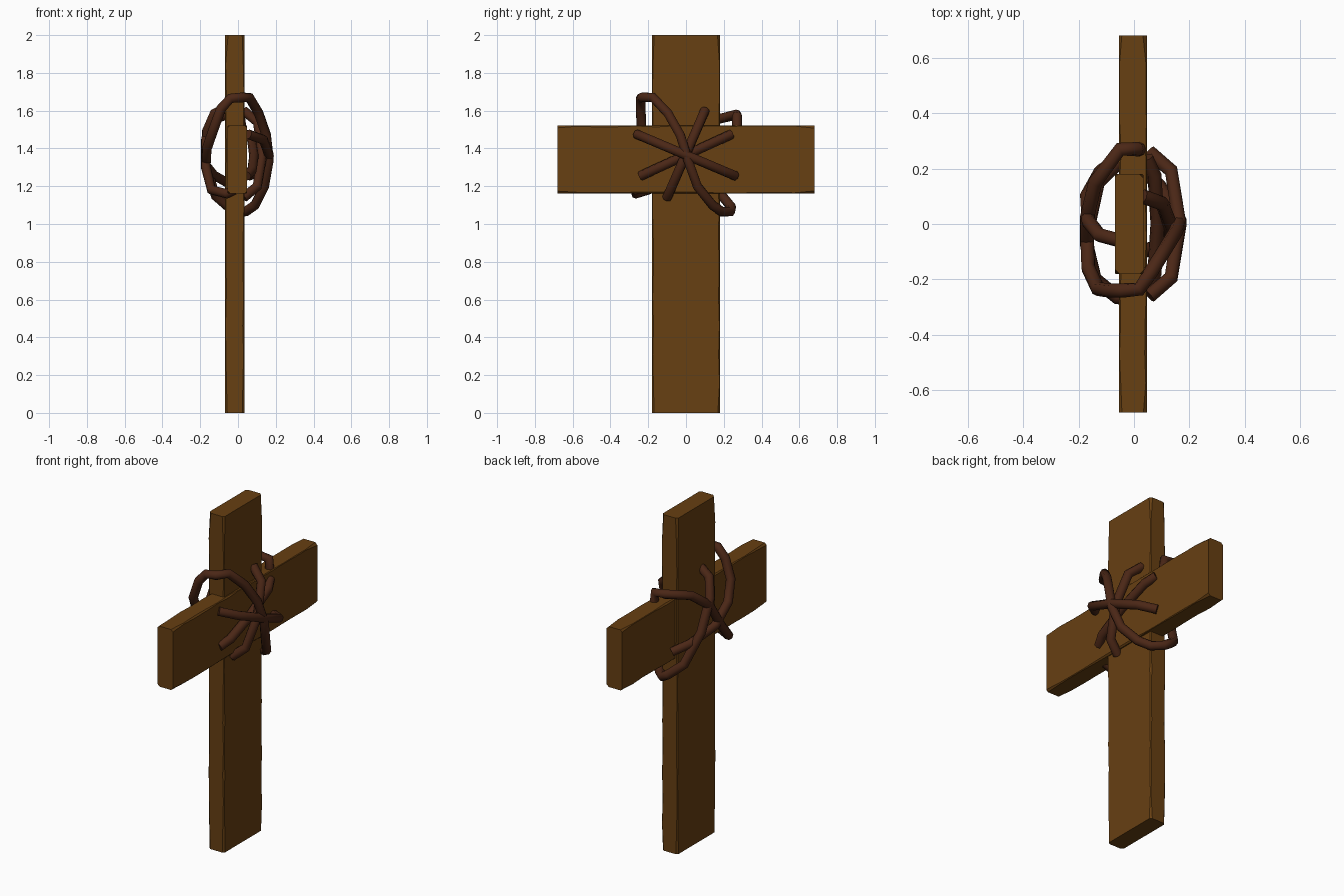
import bpy, bmesh, math, random
from mathutils import Vector

if "Cube" in bpy.data.objects:
    bpy.data.objects.remove(bpy.data.objects["Cube"])

random.seed(4)


def material(name, rgb):
    m = bpy.data.materials.new(name)
    m.diffuse_color = (*rgb, 1)
    m.use_nodes = True
    m.node_tree.nodes["Principled BSDF"].inputs["Base Color"].default_value = m.diffuse_color
    return m


WOOD = material("brown wood", (0.135, 0.050, 0.006))
VINE = material("dark vine", (0.070, 0.020, 0.008))


def beam(name, centre, length, width, thick, axis, stations=14):
    """Plank with randomly worn (chamfered) long edges; axis is 'Z' or 'Y'."""
    bm = bmesh.new()
    rings = []
    w, t = width / 2, thick / 2
    for i in range(stations):
        s = -length / 2 + length * i / (stations - 1)
        end = i in (0, stations - 1)
        ring = []
        for sx, sw, flip in ((1, 1, 0), (-1, 1, 1), (-1, -1, 0), (1, -1, 1)):
            c = random.uniform(0.002, 0.009) + (0.008 if end else 0)
            pair = [(sx * t, sw * (w - c)), (sx * (t - c), sw * w)]
            for x, v in (reversed(pair) if flip else pair):
                p = Vector((x, v, s)) if axis == 'Z' else Vector((x, s, v))
                ring.append(bm.verts.new(p + Vector(centre)))
        rings.append(ring)
    for a, b in zip(rings, rings[1:]):
        for k in range(8):
            bm.faces.new((a[k], a[(k + 1) % 8], b[(k + 1) % 8], b[k]))
    bm.faces.new(rings[0])
    bm.faces.new(rings[-1])
    bmesh.ops.recalc_face_normals(bm, faces=bm.faces)
    me = bpy.data.meshes.new(name)
    bm.to_mesh(me)
    bm.free()
    me.materials.append(WOOD)
    ob = bpy.data.objects.new(name, me)
    bpy.context.collection.objects.link(ob)


def strand(name, pts, r=0.026):
    """Eight-sided vine tube along a coarse path."""
    cu = bpy.data.curves.new(name, 'CURVE')
    cu.dimensions = '3D'
    cu.bevel_depth = r
    cu.bevel_resolution = 2
    cu.use_fill_caps = True
    sp = cu.splines.new('POLY')
    sp.points.add(len(pts) - 1)
    for q, p in zip(sp.points, pts):
        q.co = (*p, 1)
    sp.use_smooth = True
    cu.materials.append(VINE)
    ob = bpy.data.objects.new(name, cu)
    bpy.context.collection.objects.link(ob)
    bpy.ops.object.select_all(action='DESELECT')
    ob.select_set(True)
    bpy.context.view_layer.objects.active = ob
    bpy.ops.object.convert(target='MESH')


def arc(name, a, b, top, base=0.055):
    """Bowed strand on the right-hand face between two (y, z) ends."""
    pts = []
    for k, h in ((0, 0), (0.13, 0.72), (0.5, 1), (0.87, 0.72), (1, 0)):
        pts.append((base + (top - base) * h,
                    a[0] + (b[0] - a[0]) * k, a[1] + (b[1] - a[1]) * k))
    strand(name, pts)


# Wooden cross
beam("upright_post", (-0.018, 0, 1.0), 2.0, 0.36, 0.103, 'Z')
beam("cross_beam", (-0.004, 0, 1.342), 1.36, 0.36, 0.102, 'Y')

# Bowed strands on the right-hand face
arc("vine_outer_diagonal", (-0.26, 1.475), (0.26, 1.255), 0.165)
arc("vine_inner_diagonal", (-0.24, 1.255), (0.24, 1.475), 0.085, 0.045)
arc("vine_steep", (0.10, 1.60), (-0.10, 1.14), 0.13, 0.03)

# Long strand: from the left face, around the post top, and down the right face
strand("vine_long_wrap", [
    (-0.06, 0.22, 1.22), (-0.13, 0.15, 1.26), (-0.17, -0.03, 1.31),
    (-0.165, -0.16, 1.40), (-0.13, -0.235, 1.50), (-0.09, -0.24, 1.61),
    (-0.04, -0.24, 1.665), (0.02, -0.235, 1.67), (0.06, -0.175, 1.67),
    (0.11, -0.095, 1.585), (0.15, -0.03, 1.47), (0.165, 0.01, 1.34),
    (0.14, 0.06, 1.20), (0.09, 0.14, 1.10), (0.04, 0.19, 1.065),
    (-0.01, 0.235, 1.065), (-0.05, 0.24, 1.09), (-0.12, 0.19, 1.15),
    (-0.17, 0.10, 1.32), (-0.165, 0.01, 1.49), (-0.125, -0.04, 1.585),
    (-0.05, -0.06, 1.62)])

# Diagonal strand on the left-hand face, hooked onto the cross beam
strand("vine_left_diagonal", [
    (0.02, 0.27, 1.50), (0.015, 0.27, 1.575), (-0.05, 0.27, 1.58),
    (-0.14, 0.15, 1.55), (-0.17, 0.02, 1.45), (-0.17, -0.08, 1.30),
    (-0.14, -0.20, 1.18), (-0.06, -0.265, 1.16), (-0.02, -0.265, 1.18)])
